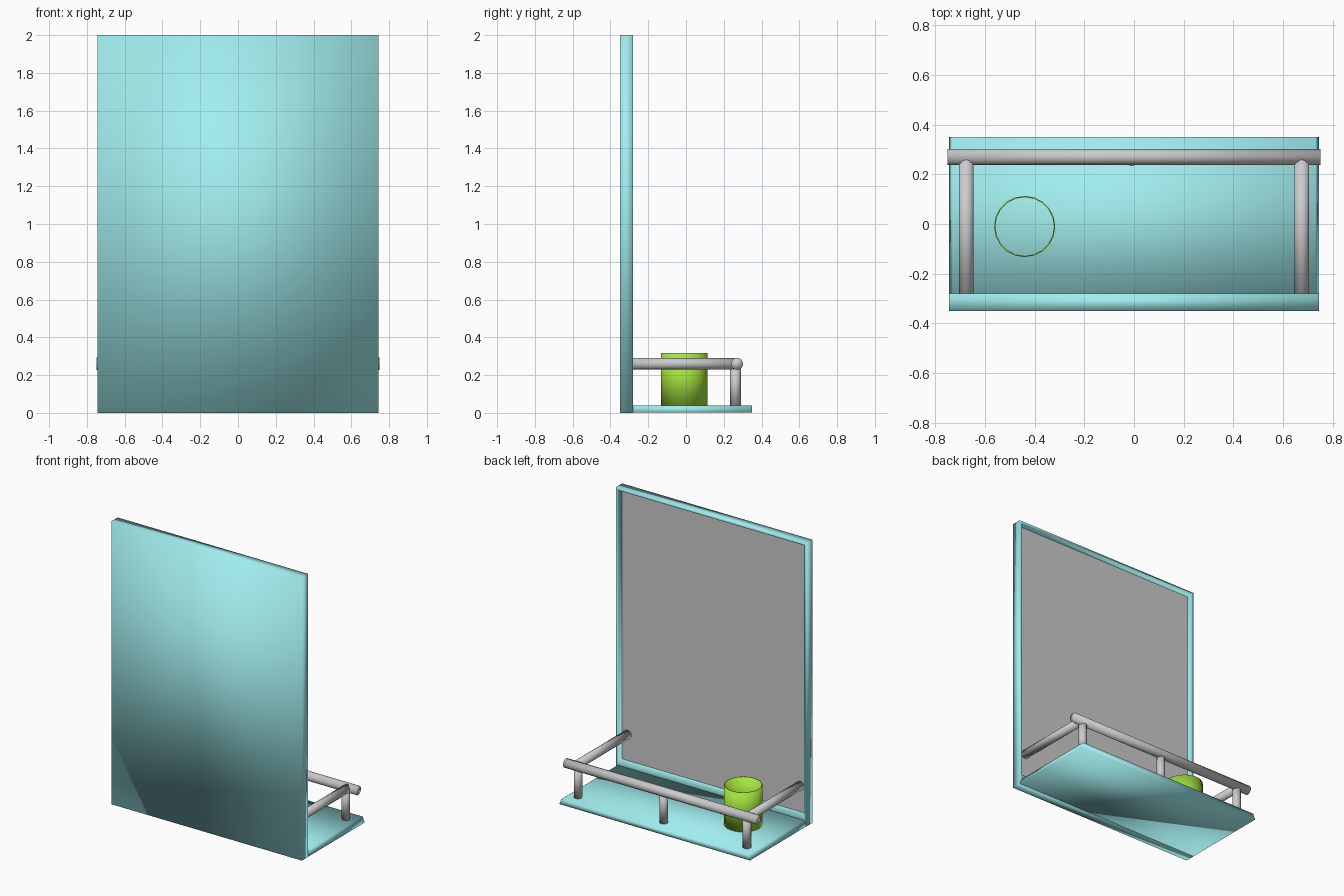
import bpy, bmesh, math
from mathutils import Vector

if "Cube" in bpy.data.objects:
    bpy.data.objects.remove(bpy.data.objects["Cube"])


def material(name, rgb):
    m = bpy.data.materials.new(name)
    m.diffuse_color = (*rgb, 1)
    m.use_nodes = True
    m.node_tree.nodes["Principled BSDF"].inputs["Base Color"].default_value = m.diffuse_color
    return m


teal = material("teal", (0.36, 0.85, 0.86))
green = material("green", (0.38, 0.78, 0.05))


def add(name, bm, mat=None, smooth=True):
    bmesh.ops.recalc_face_normals(bm, faces=bm.faces)
    me = bpy.data.meshes.new(name)
    bm.to_mesh(me)
    bm.free()
    ob = bpy.data.objects.new(name, me)
    bpy.context.collection.objects.link(ob)
    me.polygons.foreach_set("use_smooth", [smooth] * len(me.polygons))
    if mat:
        me.materials.append(mat)
    return ob


def box(lo, hi):
    bm = bmesh.new()
    bmesh.ops.create_cube(bm, size=1)
    lo, hi = Vector(lo), Vector(hi)
    for v in bm.verts:
        v.co = Vector([(lo[i] + hi[i]) / 2 + v.co[i] * (hi[i] - lo[i]) for i in range(3)])
    return bm


def rod(name, a, b, r, sides=16):
    a, b = Vector(a), Vector(b)
    bm = bmesh.new()
    bmesh.ops.create_cone(bm, cap_ends=True, segments=sides, radius1=r, radius2=r,
                          depth=(b - a).length)
    q = (b - a).to_track_quat('Z', 'Y')
    for v in bm.verts:
        v.co = q @ v.co + (a + b) / 2
    return add(name, bm)


# upright panel with a recessed frame on its inner side
bm = box((-0.745, -0.35, 0), (0.745, -0.28, 2))
inner = max(bm.faces, key=lambda f: f.calc_center_median().y)
bmesh.ops.inset_individual(bm, faces=[inner], thickness=0.025)
for v in inner.verts:
    if v.co.z < 1:
        v.co.z = 0.075
recess = bmesh.ops.extrude_discrete_faces(bm, faces=[inner])["faces"][0]
for v in recess.verts:
    v.co.y -= 0.035
add("back_panel", bm, teal)

# grey mirror sheet in the recess
add("mirror_sheet", box((-0.72, -0.316, 0.075), (0.72, -0.312, 1.975)), smooth=False)

# base shelf with sloping ends
bm = box((-0.745, -0.34, 0.001), (0.745, 0.35, 0.04))
for v in bm.verts:
    if v.co.z > 0.02:
        v.co.x *= 0.73 / 0.745
add("base_shelf", bm, teal)

# guard rail
rod("long_rail", (-0.75, 0.27, 0.26), (0.75, 0.27, 0.26), 0.032)
for side, x in (("left", -0.675), ("right", 0.675)):
    rod(side + "_side_rail", (x, -0.313, 0.26), (x, 0.27, 0.26), 0.03)
for side, x in (("left", -0.66), ("middle", -0.01), ("right", 0.66)):
    rod(side + "_post", (x, 0.262, 0.03), (x, 0.262, 0.26), 0.028)

# open green bin
bm = bmesh.new()
bmesh.ops.create_cone(bm, cap_ends=False, segments=20, radius1=0.123, radius2=0.123, depth=0.28)
for v in bm.verts:
    v.co += Vector((-0.44, -0.01, 0.178))
bin_ob = add("bin", bm, green)
wall = bin_ob.modifiers.new("wall", 'SOLIDIFY')
wall.thickness = 0.005
